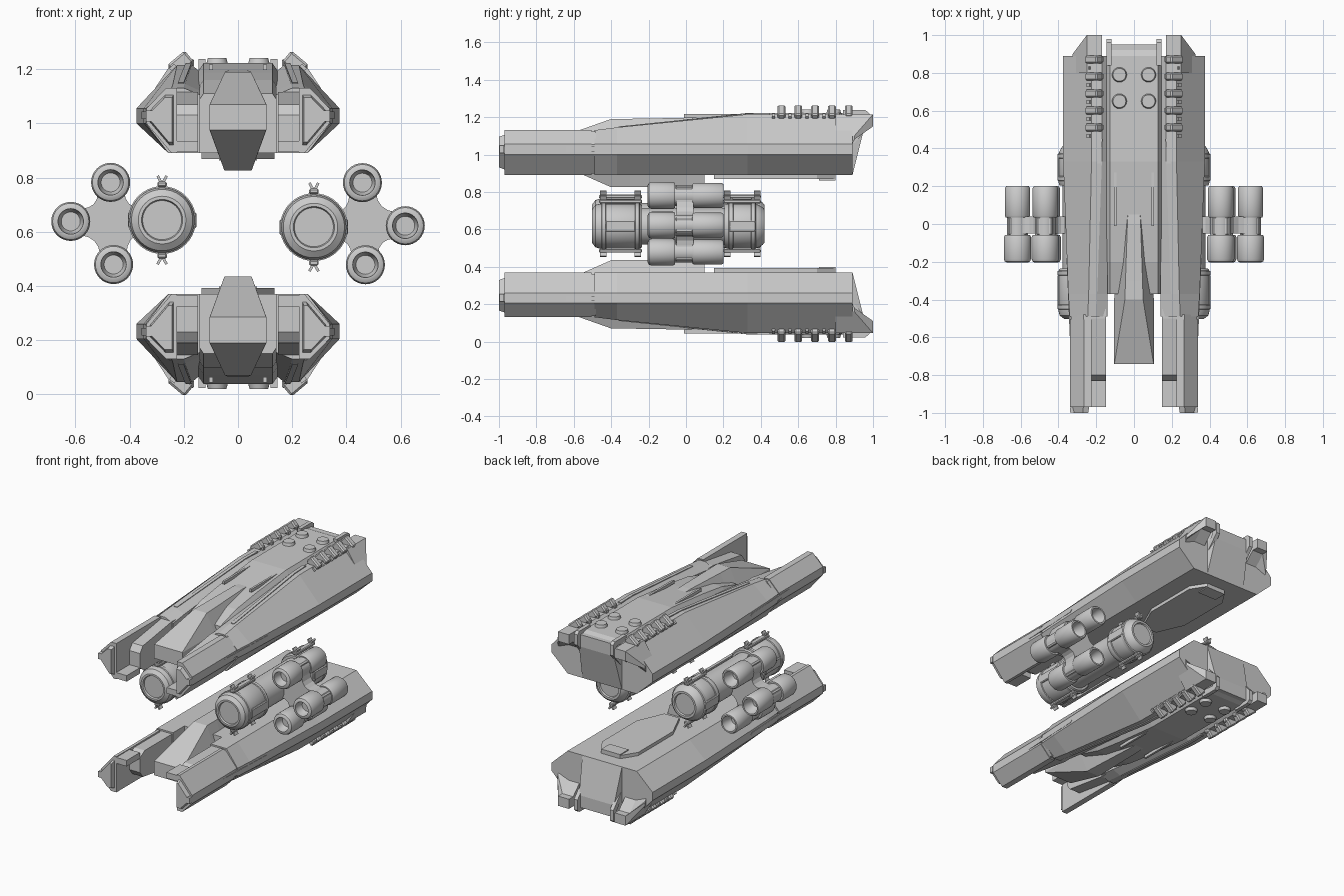
import bpy, bmesh, math
from mathutils import Matrix, Vector

if "Cube" in bpy.data.objects:
    bpy.data.objects.remove(bpy.data.objects["Cube"])

FLIP_X = Matrix.Scale(-1, 4, (1, 0, 0))
FLIP_Z = Matrix.Translation((0, 0, 1.26)) @ Matrix.Scale(-1, 4, (0, 0, 1))
HALF_TURN = Matrix.Translation((0, 0, 1.26)) @ Matrix.Rotation(math.pi, 4, 'Y')


def make(name, bm, smooth=False):
    bmesh.ops.recalc_face_normals(bm, faces=bm.faces)
    me = bpy.data.meshes.new(name)
    bm.to_mesh(me)
    bm.free()
    ob = bpy.data.objects.new(name, me)
    bpy.context.collection.objects.link(ob)
    if smooth:
        bpy.ops.object.select_all(action='DESELECT')
        ob.select_set(True)
        bpy.context.view_layer.objects.active = ob
        bpy.ops.object.shade_smooth_by_angle(angle=math.radians(35))
    return ob


def copy(ob, m, name):
    me = ob.data.copy()
    me.transform(m)
    if m.determinant() < 0:
        me.flip_normals()
    new = bpy.data.objects.new(name, me)
    bpy.context.collection.objects.link(new)
    return new


def loft(name, rings, closed=False, smooth=False):
    bm = bmesh.new()
    vs = [[bm.verts.new(p) for p in r] for r in rings]
    n = len(vs[0])
    pairs = list(zip(vs, vs[1:])) + ([(vs[-1], vs[0])] if closed else [])
    for a, b in pairs:
        for i in range(n):
            bm.faces.new((a[i], a[(i + 1) % n], b[(i + 1) % n], b[i]))
    if not closed:
        bm.faces.new(vs[0])
        bm.faces.new(vs[-1])
    return make(name, bm, smooth)


def ring_y(y, pts):
    return [(x, y, z) for x, z in pts]


def box(name, c, s, rot=0, bev=0.0):
    bm = bmesh.new()
    bmesh.ops.create_cube(bm, size=1)
    bmesh.ops.scale(bm, vec=s, verts=bm.verts)
    if bev:
        bmesh.ops.bevel(bm, geom=bm.edges[:], offset=bev, segments=1, affect='EDGES')
    bm.transform(Matrix.Translation(c) @ Matrix.Rotation(rot, 4, 'Y'))
    return make(name, bm)


def lathe(name, prof, cx, cz, n=32):
    # prof: (y, radius) pairs turned about an axis parallel to y
    rings = [[(cx + r * math.cos(2 * math.pi * i / n), y, cz + r * math.sin(2 * math.pi * i / n))
              for i in range(n)] for y, r in prof]
    return loft(name, rings, smooth=True)


def mirror_section(y, half):
    return ring_y(y, half + [(-x, z) for x, z in reversed(half)])


sided, upper = [], []   # sided parts are mirrored in x, upper parts in z

# hull sides: faceted flanks
def flank(y, w, xi, xt, zt):
    return ring_y(y, [(.14, .89), (.257, .89), (w, 1.0), (w, 1.055), (xt, zt), (xi, zt), (.14, zt - .025)])

sided.append(loft("hull_flank", [flank(-.49, .34, .2, .245, 1.13), flank(-.37, .348, .195, .24, 1.145),
                                 flank(.33, .375, .17, .225, 1.215), flank(.89, .375, .17, .225, 1.215)]))

# forward prongs with collar and tapered tip
def prong(y, s):
    pts = [(.225, .89), (.245, .89), (.338, 1.0), (.338, 1.055), (.265, 1.13), (.225, 1.13)]
    return ring_y(y, [(.28 + (x - .28) * s, 1.02 + (z - 1.02) * s) for x, z in pts])

sided.append(loft("prong", [prong(-.97, 1), prong(-.505, 1)]))
sided.append(loft("prong_collar", [prong(-.52, .93), prong(-.48, .93)]))
sided.append(loft("prong_tip", [prong(-1, .68), prong(-.96, .8)]))
sided.append(box("prong_tip_vent", (.325, -.985, 1.027), (.03, .026, .04)))
cheek = [(-.45, .9), (-.78, .9), (-.83, .93), (-.83, 1.03), (-.8, 1.07), (-.5, 1.115), (-.45, 1.115)]
sided.append(loft("prong_inner_cheek", [[(x, y, z) for y, z in cheek] for x in (.147, .23)]))
sided.append(box("prong_inner_shelf", (.188, -.9, .915), (.08, .14, .04)))

# long capsule rail on the flank
caps = [(-.865, 1.03), (-.85, 1.043), (-.195, 1.043), (-.18, 1.03), (-.195, 1.016), (-.85, 1.016)]
sided.append(loft("flank_rail", [[(x + (y + .5) * .042, y, z) for y, z in caps] for x in (.32, .344)]))

# stern fins overhanging the back face
fin = [(.8, 1.06), (.89, 1.085), (.955, 1.15), (1, 1.15), (1, 1.215), (.8, 1.215)]
low = [(.8, 1.0), (.885, 1.04), (.895, 1.07), (.9, 1.08), (.9, 1.1), (.8, 1.1)]
sided.append(loft("stern_fin", [[(.17, y, z) for y, z in fin], [(.25, y, z) for y, z in fin],
                                [(.325, y, z) for y, z in low]]))
bracket = [(.84, 1.2), (.84, 1.237), (.96, 1.237), (.98, 1.22), (.98, 1.15), (.9, 1.06), (.88, 1.08), (.94, 1.16), (.94, 1.2)]
sided.append(loft("stern_bracket", [[(x, y, z) for y, z in bracket] for x in (.12, .146)]))

# clamps along the back shoulders
for i in range(5):
    y = .51 + .09 * i
    sided.append(box("shoulder_clamp", (.212, y, 1.22), (.085, .042, .055), math.radians(40), .008))
    sided.append(box("shoulder_clamp_foot", (.182, y, 1.222), (.04, .03, .03), 0, .005))
    sided.append(box("shoulder_nub", (.235, y - .043, 1.2), (.025, .016, .03), math.radians(40)))

# long trim strips following the shoulder
trim = [(-.36, 1.15), (.32, 1.22), (.45, 1.222), (.45, 1.205), (.32, 1.205), (-.36, 1.135)]
sided.append(loft("shoulder_trim", [[(x - .04 * (y + .36), y, z) for y, z in trim] for x in (.2, .222)]))
sided.append(box("deck_strip", (.1, .16, 1.206), (.014, .34, .02)))

# hatches
for y in (.65, .79):
    bm = bmesh.new()
    bmesh.ops.create_cone(bm, cap_ends=True, segments=24, radius1=.04, radius2=.034, depth=.022,
                          matrix=Matrix.Translation((.077, y, 1.23)))
    sided.append(make("deck_hatch", bm, True))

for ob in sided:
    upper += [ob, copy(ob, FLIP_X, ob.name.split('.')[0] + "_left")]

# central spine body
def spine(y, zt, zb=.89, h=.147):
    return mirror_section(y, [(h, zb), (h, zt - .03), (h - .02, zt)])

upper.append(loft("spine_body", [spine(-.37, 1.11), spine(-.2, 1.16), spine(0, 1.188), spine(.33, 1.222),
                                 spine(.84, 1.222), spine(.89, 1.222), spine(.95, 1.2, 1.13, .13)]))
upper.append(box("stern_panel", (0, .9, 1.2), (.24, .1, .022)))

# nose wedge running back into a narrow ridge and keel
def nose(y, wt, zt, wm, z1, z0, wb, zb):
    return mirror_section(y, [(wb, zb), (wm, z0), (wm, z1), (wt, zt)])

upper.append(loft("nose_wedge", [nose(-.74, .104, 1.07, .105, 1.069, .976, .104, .975),
                                 nose(-.40, .048, 1.19, .105, 1.07, .975, .05, .825),
                                 nose(-.3, .045, 1.191, .1, 1.07, .975, .05, .825),
                                 nose(0, .035, 1.196, .09, 1.07, .975, .05, .825),
                                 nose(.1, .03, 1.19, .09, 1.07, .975, .05, .825)]))

# octagonal belly plate
octo = [(.055, .15), (.135, .33), (.135, .7), (.07, .8)]
octo += [(-x, y) for x, y in reversed(octo)]
upper.append(loft("belly_plate", [[(x, y, z) for x, y in octo] for z in (.868, .9)]))
upper.append(box("belly_step", (0, .755, .872), (.14, .09, .02)))

for ob in upper:
    copy(ob, FLIP_Z, "lower_" + ob.name.split('.')[0])

# left engine group, copied by a half turn to the right
eng = []
X, Z = -.28, .643
eng.append(lathe("main_engine", [
    (-.492, .067), (-.492, .072), (-.503, .076), (-.503, .088), (-.485, .113), (-.46, .12), (-.25, .12), (-.235, .112),
    (-.235, .098), (.205, .098), (.205, .114), (.22, .12), (.37, .12), (.39, .112), (.41, .1), (.42, .088),
    (.42, .074), (.41, .07), (.41, .066)], X, Z, 40))
for y in (-.44, -.26, .24, .36):
    eng.append(lathe("engine_band", [(y - .014, .118), (y - .01, .125), (y + .01, .125), (y + .014, .118)], X, Z, 40))
for y, l in ((-.35, .23), (.3, .2)):
    for s in (1, -1):
        eng.append(box("engine_rail", (X, y, Z + s * .132), (.035, l, .02), 0, .005))
        for e in (-.4, .4):
            for t in (1, -1):
                eng.append(box("rail_claw", (X + t * .009, y + e * l, Z + s * .149), (.01, .035, .032), t * s * .5))
    for s in (1, -1):
        eng.append(box("engine_side_pad", (X + s * .116, y, Z), (.02, l * .7, .06), 0, .005))

# three thruster pods
pods = [(-.47, .782), (-.617, .638), (-.459, .479)]
for x, z in pods:
    eng.append(lathe("thruster_pod", [
        (-.15, .035), (-.175, .045), (-.205, .047), (-.205, .055), (-.198, .067), (-.185, .072), (-.07, .072),
        (-.058, .066), (-.058, .055), (.035, .055), (.035, .062), (.045, .067), (.19, .067), (.2, .06),
        (.2, .05), (.17, .047), (.13, .03)], x, z, 32))
    eng.append(box("pod_saddle", (x, -.01, z), (.1, .1, .085), math.atan2(.63 - z, x + .46) if z != .638 else 0, .008))

# cross bracket with concave sides joining the pods to the engine
hub = Vector((-.462, .632))
ends = [Vector((X - .05, Z))] + [Vector(p) for p in pods]
ends = [ends[0], ends[1], ends[2], ends[3]]
outline = []
for i, e in enumerate(ends):
    d = (e - hub).normalized()
    n = Vector((-d.y, d.x))
    f = ends[(i + 1) % 4]
    d2 = (f - hub).normalized()
    n2 = Vector((-d2.y, d2.x))
    a, b = e + n * .05, f - n2 * .05
    c = hub + (d + d2) * .035
    outline.append(e - n * .05)
    for k in range(6):
        t = k / 6
        outline.append(a * (1 - t) ** 2 + c * 2 * t * (1 - t) + b * t * t)
eng.append(loft("pod_bracket", [[(p.x, y, p.y) for p in outline] for y in (-.05, .04)]))

for ob in eng:
    new = copy(ob, HALF_TURN, "right_" + ob.name.split('.')[0])
